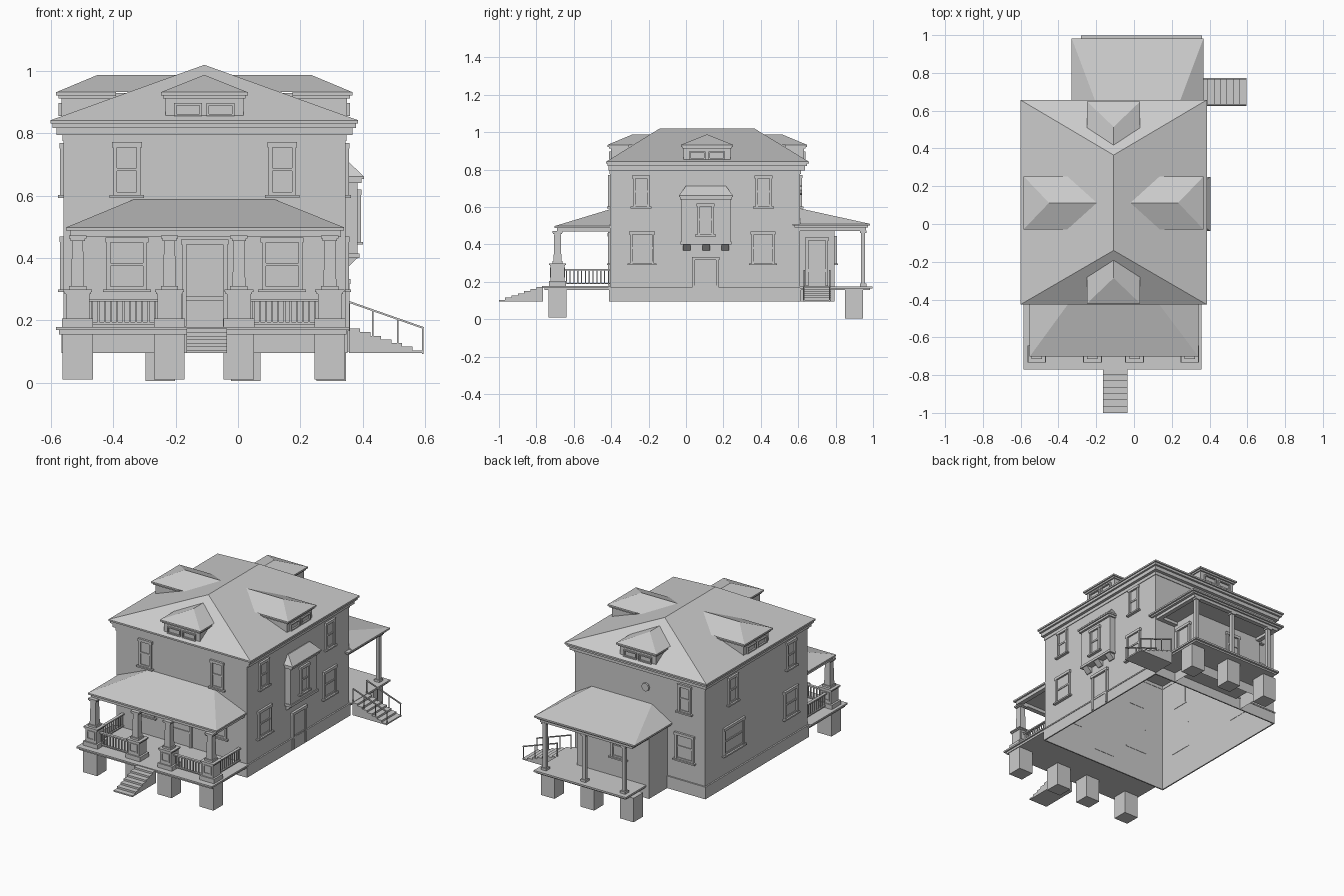
import bpy, bmesh
from math import radians
from mathutils import Matrix

if "Cube" in bpy.data.objects:
    bpy.data.objects.remove(bpy.data.objects["Cube"])

CX, CY = -0.108, 0.105            # centre of main block
X0, X1, Y0, Y1 = -0.56, 0.345, -0.405, 0.61


def box(x0, x1, y0, y1, z0, z1):
    return (x0, x1, y0, y1, z0, x0, x1, y0, y1, z1)


def cbox(x, y, w, d, z0, z1):
    return box(x - w / 2, x + w / 2, y - d / 2, y + d / 2, z0, z1)


def build(name, solids, mat=None, drop=()):
    """One object from frusta: base rectangle + z, top rectangle + z."""
    bm = bmesh.new()
    for a0, a1, b0, b1, z0, c0, c1, d0, d1, z1 in solids:
        lo = [bm.verts.new(p) for p in ((a0, b0, z0), (a1, b0, z0), (a1, b1, z0), (a0, b1, z0))]
        hi = [bm.verts.new(p) for p in ((c0, d0, z1), (c1, d0, z1), (c1, d1, z1), (c0, d1, z1))]
        if 'bottom' not in drop:
            bm.faces.new(lo[::-1])
        if 'top' not in drop:
            bm.faces.new(hi)
        for i in range(4):
            j = (i + 1) % 4
            bm.faces.new((lo[i], lo[j], hi[j], hi[i]))
    bmesh.ops.dissolve_degenerate(bm, dist=1e-5, edges=bm.edges[:])
    me = bpy.data.meshes.new(name)
    bm.to_mesh(me)
    bm.free()
    ob = bpy.data.objects.new(name, me)
    bpy.context.collection.objects.link(ob)
    if mat:
        ob.matrix_world = mat
    return ob


def ring(x0, x1, y0, y1, t, z0, z1):
    return [box(x0, x1, y0, y0 + t, z0, z1), box(x0, x1, y1 - t, y1, z0, z1),
            box(x0, x0 + t, y0 + t, y1 - t, z0, z1), box(x1 - t, x1, y0 + t, y1 - t, z0, z1)]


def place(side, u, plane=None):
    """Local x along wall, local -y outward."""
    ang = {'front': 0, 'right': 90, 'back': 180, 'left': -90}[side]
    p = {'front': Y0, 'right': X1, 'back': Y1, 'left': X0}[side] if plane is None else plane
    loc = (u, p, 0) if side in ('front', 'back') else (p, u, 0)
    return Matrix.Translation(loc) @ Matrix.Rotation(radians(ang), 4, 'Z')


def window(name, side, u, w, z0, z1, plane=None):
    h, t, zm = w / 2, 0.013, (z0 + z1) / 2
    build(name, [
        box(-h, h, -0.002, 0.002, z0, z1),
        box(-h, -h + t, -0.011, 0.002, z0, z1), box(h - t, h, -0.011, 0.002, z0, z1),
        box(-h - .004, h + .004, -0.013, 0.002, z1 - t, z1 + .004),
        box(-h + t, h - t, -0.007, 0.002, zm - .005, zm + .005),
        box(-h + t, h - t, -0.007, 0.002, z0, z0 + .012),
        box(-h - .012, h + .012, -0.018, 0.002, z0 - .007, z0 + .002)], place(side, u, plane))


def door(name, side, u, w, z0, z1, plane=None):
    h, t, zm = w / 2, 0.014, z0 + (z1 - z0) * .32
    build(name, [
        box(-h, h, -0.003, 0.002, z0, z1),
        box(-h, -h + t, -0.013, 0.002, z0, z1), box(h - t, h, -0.013, 0.002, z0, z1),
        box(-h - .004, h + .004, -0.016, 0.002, z1 - t, z1 + .003),
        box(-h + t, h - t, -0.008, 0.002, zm - .007, zm + .007)], place(side, u, plane))


def stairs(name, run, rise, width, n, mat):
    """Local steps descending toward -y from y=0."""
    d, r = run / n, rise / n
    build(name, [box(-width / 2, width / 2, -run + i * d, -run + (i + 1) * d, 0.095, 0.095 + r * (i + .7))
                 for i in range(n)], mat)


# Main block, hollow and open below
build('house_walls', [box(X0, X1, Y0, Y1, 0.095, 0.82)], drop=('bottom', 'top'))
build('foundation_trim', ring(X0 - .006, X1 + .006, Y0 - .006, Y1 + .006, .008, .095, .165)
      + ring(X0 - .009, X1 + .009, Y0 - .009, Y1 + .009, .011, .165, .173))
build('frieze', ring(X0 - .004, X1 + .004, Y0 - .004, Y1 + .004, .006, .775, .795))
build('cornice', [box(-.583, .367, -.415, .635, .795, .818), box(-.595, .379, -.42, .648, .818, .832)])
build('main_roof', [box(-.602, .386, -.427, .657, .832, .842),
                    (-.602, .386, -.427, .657, .842, CX, CX, -.14, .365, 1.02)])

# Hipped dormers on all four slopes
for side, u, plane, depth in (('front', CX, -.42, .232), ('back', CX, .648, .232),
                              ('left', .112, -.584, .386), ('right', .112, .368, .386)):
    m = place(side, u, plane)
    build(side + '_dormer_walls', [box(-.125, .125, .018, depth - .04, .835, .93)], m)
    build(side + '_dormer_roof', [
        box(-.132, .132, .008, depth * .5, .912, .922), box(-.14, .14, 0, depth * .5, .922, .932),
        (-.14, .14, 0, depth, .932, 0, 0, .134, depth, .988)], m)
    panes = []
    for c in (-.052, .052):
        panes += [box(c - .045, c + .045, .008, .02, z, z + .007) for z in (.855, .89)]
        panes += [box(c + s - .004, c + s + .004, .008, .02, .855, .897) for s in (-.041, .041)]
    build(side + '_dormer_windows', panes, m)

# Windows: side, centre, width, z range
for side, u, w, z0, z1 in (
        ('front', -.357, .13, .297, .462), ('front', .142, .13, .297, .462),
        ('front', -.357, .088, .6, .768), ('front', .142, .088, .6, .768),
        ('right', -.235, .13, .297, .465), ('right', .412, .125, .297, .465),
        ('right', -.24, .088, .6, .765), ('right', .415, .088, .6, .765),
        ('left', -.235, .13, .297, .465), ('left', .33, .2, .297, .465),
        ('left', -.24, .088, .6, .765), ('left', .34, .088, .6, .765),
        ('back', -.42, .13, .297, .462), ('back', -.42, .088, .6, .768)):
    window(side + '_window', side, u, w, z0, z1)
door('front_door', 'front', -.107, .145, .18, .457)
door('side_door', 'right', .105, .14, .1, .33)
bpy.ops.mesh.primitive_cylinder_add(vertices=8, radius=.026, depth=.014, location=(-.15, Y1 + .004, .69),
                                    rotation=(radians(90), 0, 0))
bpy.context.object.name = 'round_vent'

# Projecting bay on the right wall
build('bay_walls', [box(.34, .384, -.025, .238, .415, .655), box(.34, .39, -.03, .243, .4, .415)])
build('bay_roof', [box(.34, .397, -.033, .246, .64, .653), box(.34, .404, -.037, .25, .653, .662),
                   (.34, .404, -.037, .25, .662, .34, .35, 0, .213, .713)])
build('bay_brackets', [(.34, .35, y - .02, y + .02, .368, .34, .384, y - .02, y + .02, .4)
                       for y in (.005, .107, .21)])
window('bay_window', 'right', .105, .088, .45, .615, .384)

# Front porch
COLS, PY = (-.515, -.22, .003, .295), -.687
build('porch_floor', [box(-.585, .358, -.77, Y0, .168, .178), box(-.575, .348, -.757, Y0, .155, .168)])
build('porch_piers', [cbox(x, PY, .098, .095, .01, .156) for x in COLS])
ped, col = [], []
for x in COLS:
    ped += [cbox(x, PY, .1, .09, .178, .205), cbox(x, PY, .076, .074, .205, .288),
            cbox(x, PY, .085, .082, .284, .291), cbox(x, PY, .094, .09, .291, .298)]
    for s in (-1, 1):           # raised panel frame on front and back
        y = PY + s * .038
        ped += [cbox(x, y, .056, .006, z, z + .007) for z in (.222, .27)]
        ped += [cbox(x + e * .025, y, .007, .006, .222, .277) for e in (-1, 1)]
    col += [cbox(x, PY, .056, .056, .298, .31),
            (x - .021, x + .021, PY - .021, PY + .021, .31, x - .017, x + .017, PY - .017, PY + .017, .465),
            cbox(x, PY, .046, .046, .455, .462), cbox(x, PY, .056, .054, .462, .472)]
build('porch_pedestals', ped)
build('porch_columns', col)
build('porch_beam', ring(-.54, .33, -.71 + .02, Y0, .03, .468, .49))
build('porch_roof', [box(-.552, .341, -.702, Y0, .488, .498),
                     (-.552, .341, -.702, Y0, .498, -.335, .118, Y0, Y0, .588)])
rails = []
for a, b in ((COLS[0], COLS[1]), (COLS[2], COLS[3])):
    a, b = a + .037, b - .037
    rails += [box(a, b, PY - .009, PY + .009, .26, .268), box(a, b, PY - .007, PY + .007, .187, .194)]
    n = 11
    rails += [cbox(a + (b - a) * (i + .5) / n, PY, .006, .006, .194, .26) for i in range(n)]
for x in (COLS[0], COLS[3]):
    a, b = PY + .037, Y0
    rails += [box(x - .009, x + .009, a, b, .26, .268), box(x - .007, x + .007, a, b, .187, .194)]
    rails += [cbox(x, a + (b - a) * (i + .5) / 12, .006, .006, .194, .26) for i in range(12)]
build('porch_railings', rails)
stairs('front_steps', .235, .082, .13, 7, Matrix.Translation((-.1, -.765, 0)))

# Back porch with small enclosed room
BX = (.315, .04, -.235)
build('back_room_walls', [box(-.3, .2, Y1, .795, .095, .5)], drop=('bottom',))
build('back_porch_floor', [box(-.28, .36, Y1, .998, .165, .176), box(-.27, .35, Y1, .985, .155, .165)])
build('back_porch_piers', [cbox(x - .015, .898, .095, .095, .005, .156) for x in BX])
posts = []
for x in BX:
    posts += [cbox(x, .947, .022, .022, .176, .475), cbox(x, .947, .036, .036, .176, .19),
              cbox(x, .947, .034, .034, .462, .475)]
build('back_porch_posts', posts)
build('back_porch_beam', ring(-.3, .34, Y1, .962, .028, .472, .494))
build('back_porch_roof', [box(-.32, .357, .58, .972, .49, .5), box(-.33, .368, .57, .983, .5, .51),
                          (-.33, .368, Y1, .983, .51, -.19, .228, Y1, Y1, .592)])
door('back_door', 'right', .7, .12, .178, .435, .2)
window('back_room_window', 'back', -.09, .1, .297, .44, .795)
stairs('back_steps', .238, .082, .148, 7, place('right', .7, .357))

# Thin sloping handrails beside the back steps
bars = []
for y in (.632, .768):
    for x in (.357, .433, .513, .593):
        top = .258 - (x - .357) * .35
        bars.append(cbox(x, y, .005, .005, top - .083, top))
build('back_step_balusters', bars)
for y in (.632, .768):
    m = Matrix.Translation((.476, y, .217)) @ Matrix.Rotation(radians(19.3), 4, 'Y')
    build('back_step_handrail', [box(-.127, .127, -.004, .004, -.003, .003)], m)
